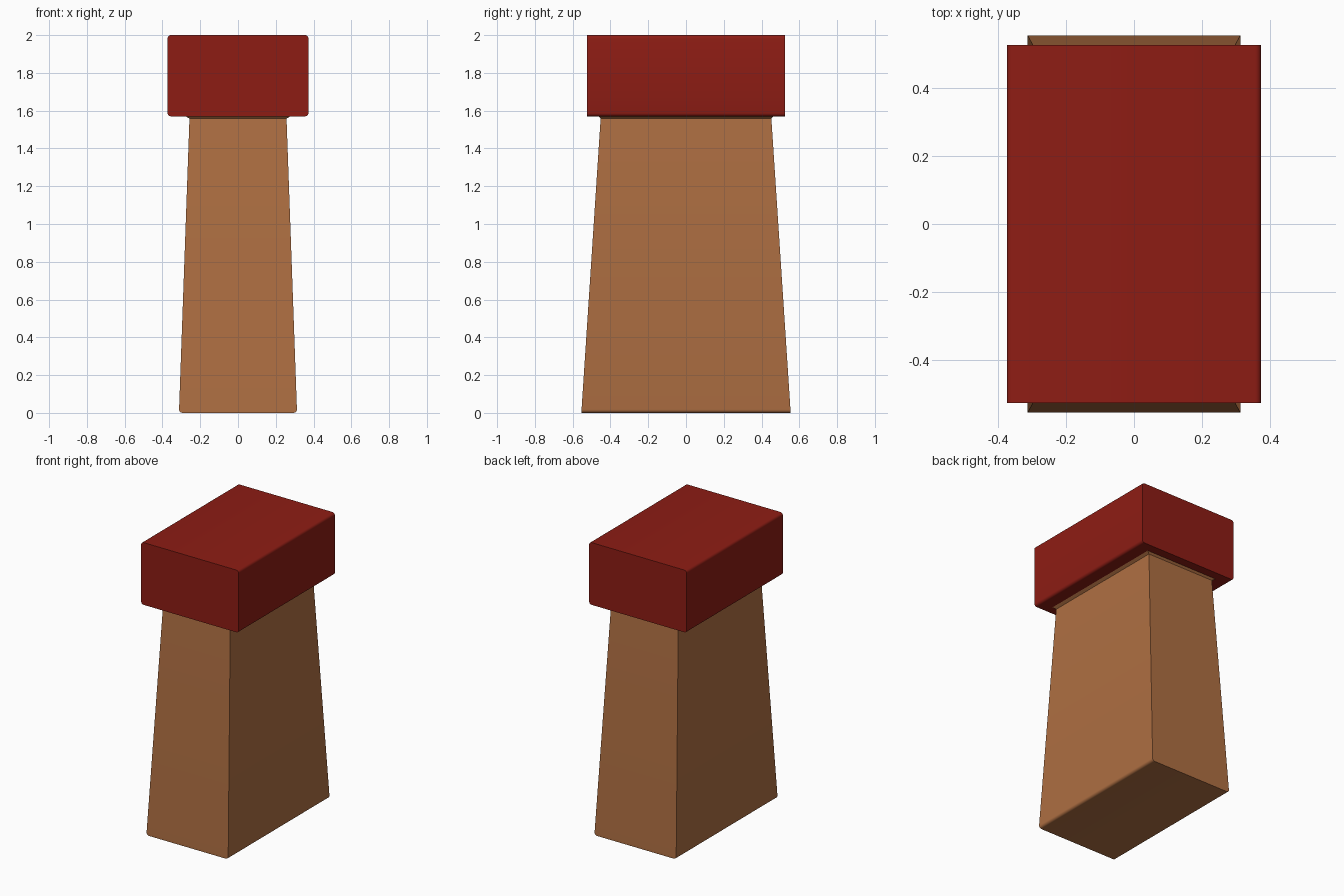
import bpy, bmesh, math

if "Cube" in bpy.data.objects:
    bpy.data.objects.remove(bpy.data.objects["Cube"])


def material(name, rgb):
    m = bpy.data.materials.new(name)
    m.diffuse_color = (*rgb, 1)
    m.use_nodes = True
    m.node_tree.nodes["Principled BSDF"].inputs["Base Color"].default_value = m.diffuse_color
    return m


def loft(name, rows, mat):
    """Stack of rectangles, each row (half_x, half_y, z), capped at both ends."""
    bm = bmesh.new()
    rings = [[bm.verts.new((sx * x, sy * y, z))
              for sx, sy in ((-1, -1), (1, -1), (1, 1), (-1, 1))]
             for x, y, z in rows]
    for a, b in zip(rings, rings[1:]):
        for i in range(4):
            j = (i + 1) % 4
            bm.faces.new((a[i], a[j], b[j], b[i]))
    bm.faces.new(rings[0][::-1])
    bm.faces.new(rings[-1])
    bmesh.ops.recalc_face_normals(bm, faces=bm.faces)
    me = bpy.data.meshes.new(name)
    bm.to_mesh(me)
    bm.free()
    me.materials.append(mat)
    ob = bpy.data.objects.new(name, me)
    bpy.context.collection.objects.link(ob)
    bpy.ops.object.select_all(action='DESELECT')
    ob.select_set(True)
    bpy.context.view_layer.objects.active = ob
    bpy.ops.object.shade_smooth_by_angle(angle=math.radians(30))
    return ob


def rounded(x, y, z, r, up, steps=4):
    """Rows rounding the lengthwise edges, from the end cap to the side."""
    rows = []
    for i in range(steps + 1):
        t = math.pi / 2 * i / steps
        rows.append((x - r + r * math.sin(t), y, z + up * r * (1 - math.cos(t))))
    return rows


brown = material("brown", (0.43, 0.16, 0.055))
red = material("red", (0.27, 0.012, 0.007))

# Tapered shaft with rounded foot edges and a small flare under the cap
loft("shaft", rounded(0.312, 0.553, 0, 0.018, 1)
     + [(0.257, 0.452, 1.558), (0.28, 0.466, 1.572)], brown)

# Overhanging cap block
loft("cap", rounded(0.373, 0.525, 1.57, 0.018, 1)
     + rounded(0.373, 0.525, 2.0, 0.018, -1)[::-1], red)
